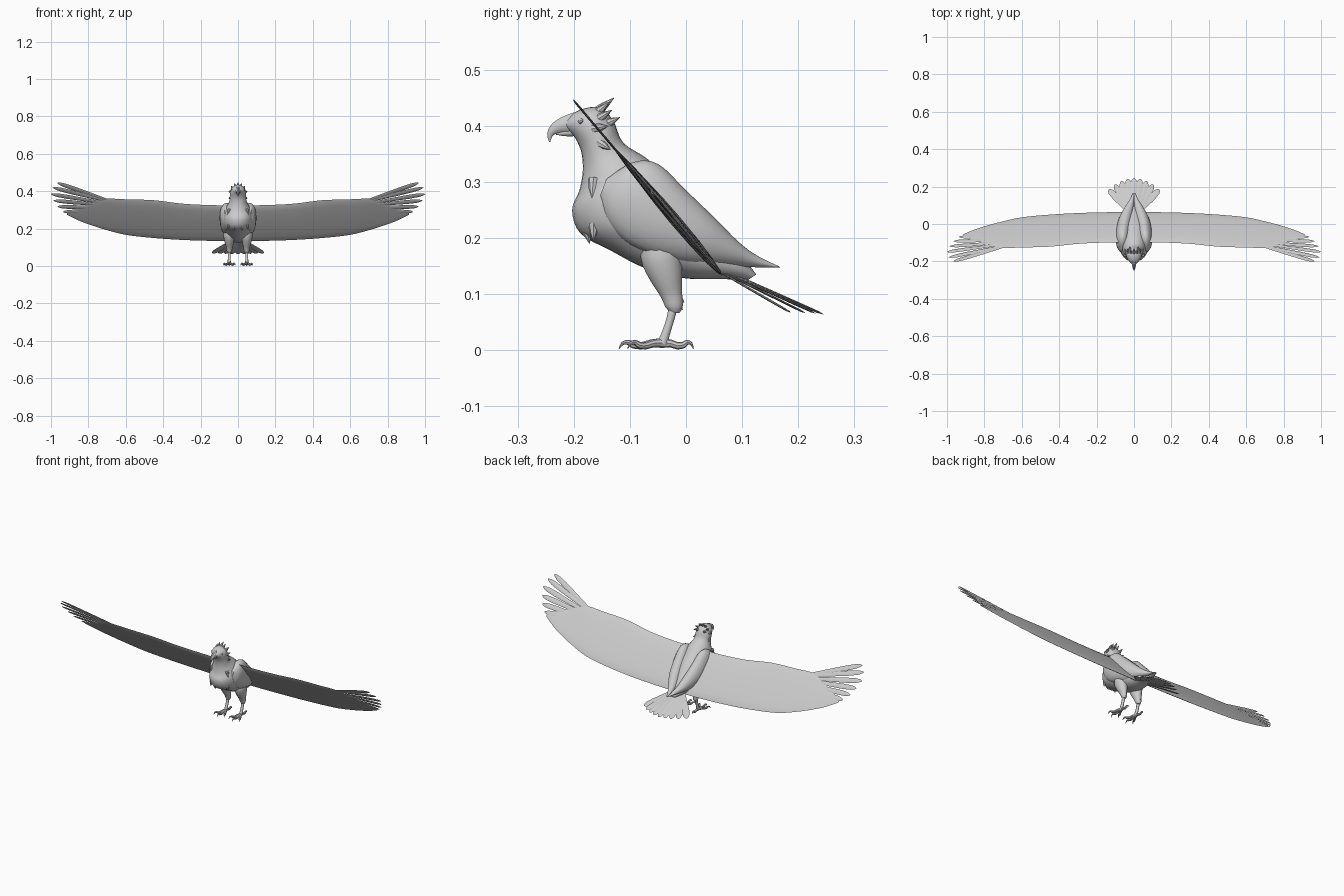
import bpy, bmesh, math
from mathutils import Vector as V

if "Cube" in bpy.data.objects:
    bpy.data.objects.remove(bpy.data.objects["Cube"])

grey = bpy.data.materials.new("plumage_grey")
grey.diffuse_color = (0.6, 0.6, 0.6, 1)
grey.use_nodes = True
grey.node_tree.nodes["Principled BSDF"].inputs["Base Color"].default_value = grey.diffuse_color
X = V((1, 0, 0))


def loft(bm, rings, n=12):
    """Skin a chain of ellipses given as (centre, half axis, half axis)."""
    rows = []
    for c, a, b in rings:
        rows.append([bm.verts.new(c + a * math.cos(k * math.tau / n) + b * math.sin(k * math.tau / n))
                     for k in range(n)])
    for r, s in zip(rows, rows[1:]):
        for k in range(n):
            bm.faces.new((r[k], r[(k + 1) % n], s[(k + 1) % n], s[k]))
    bm.faces.new(rows[0][::-1])
    bm.faces.new(rows[-1])


def spline(rows, steps=4):
    """Catmull-Rom interpolation of number tuples."""
    out = []
    for i in range(len(rows) - 1):
        p = [rows[max(0, min(len(rows) - 1, i + d))] for d in (-1, 0, 1, 2)]
        for s in range(steps):
            t = s / steps
            out.append(tuple(0.5 * (2 * b + (c - a) * t + (2 * a - 5 * b + 4 * c - d) * t * t
                                    + (3 * b - a - 3 * c + d) * t ** 3) for a, b, c, d in zip(*p)))
    return out + [rows[-1]]


def tube(bm, rows, n=10, squash=1.0, steps=3):
    """Round limb through rows of (x, y, z, radius)."""
    pts = spline(rows, steps)
    rings = []
    for i, p in enumerate(pts):
        t = (V(pts[min(i + 1, len(pts) - 1)][:3]) - V(pts[max(i - 1, 0)][:3])).normalized()
        a = (X - t * X.dot(t)).normalized()
        r = max(p[3], 0.0005)
        rings.append((V(p[:3]), a * r * squash, t.cross(a) * r))
    loft(bm, rings, n)


def feather(bm, root, tip, width, normal, thick=0.002):
    """Flat blade that widens toward a rounded tip."""
    root, tip = V(root), V(tip)
    t = (tip - root).normalized()
    side = t.cross(normal).normalized()
    up = side.cross(t)
    loft(bm, [(root.lerp(tip, f), side * width * w, up * thick * min(1, w * 1.5))
              for f, w in ((0, .55), (.35, .8), (.7, 1), (.88, .9), (.96, .55), (1, .12))], 8)


def finish(bm, name, mirror=False, angle=40):
    bmesh.ops.recalc_face_normals(bm, faces=bm.faces)
    me = bpy.data.meshes.new(name)
    bm.to_mesh(me)
    bm.free()
    ob = bpy.data.objects.new(name, me)
    bpy.context.collection.objects.link(ob)
    me.materials.append(grey)
    if mirror:
        ob.modifiers.new("mirror", 'MIRROR').use_mirror_merge = False
    bpy.ops.object.select_all(action='DESELECT')
    ob.select_set(True)
    bpy.context.view_layer.objects.active = ob
    bpy.ops.object.shade_smooth_by_angle(angle=math.radians(angle))


def profile_loft(name, rows, mirror=False):
    """Rows: front y, z, back y, z, centre x, half width."""
    bm = bmesh.new()
    rings = []
    for y0, z0, y1, z1, cx, w in spline(rows):
        f, b = V((cx, y0, z0)), V((cx, y1, z1))
        rings.append(((f + b) / 2, (b - f) / 2, X * max(w, .001)))
    loft(bm, rings, 24)
    finish(bm, name, mirror)


# Head, neck and torso
profile_loft("body", [
    (-.214, .395, -.212, .413, 0, .012), (-.202, .384, -.19, .428, 0, .028),
    (-.193, .37, -.155, .433, 0, .04), (-.186, .35, -.13, .41, 0, .043),
    (-.184, .32, -.112, .37, 0, .046), (-.19, .285, -.07, .342, 0, .062),
    (-.203, .25, -.03, .305, 0, .078), (-.188, .208, .005, .27, 0, .083),
    (-.135, .178, .035, .235, 0, .078), (-.07, .145, .06, .205, 0, .068),
    (0, .128, .085, .18, 0, .054), (.06, .127, .11, .155, 0, .035),
    (.11, .125, .125, .135, 0, .012)])

# Wing coverts lying on the flanks
profile_loft("flank_covert", [
    (-.153, .275, -.142, .305, .065, .008), (-.142, .23, -.095, .335, .062, .03),
    (-.11, .195, -.05, .332, .06, .038), (-.06, .17, 0, .285, .055, .04),
    (0, .154, .05, .237, .045, .036), (.06, .15, .095, .192, .029, .026),
    (.12, .148, .128, .168, .014, .013), (.167, .147, .167, .149, .003, .003)], True)

# Hooked beak
bm = bmesh.new()
tube(bm, [(0, -.195, .405, .021), (0, -.215, .402, .016), (0, -.232, .396, .011),
          (0, -.242, .385, .006), (0, -.243, .371, .001)], squash=.75)
tube(bm, [(0, -.195, .391, .01), (0, -.215, .388, .007), (0, -.232, .386, .002)])
finish(bm, "beak")

# Eyes
bm = bmesh.new()
loft(bm, [(V((.033 + d, -.187, .408)), V((0, r, 0)), V((0, 0, r)))
          for d, r in ((-.008, .006), (0, .005), (.003, .002))])
finish(bm, "eye", True)

# Pointed crest, breast tufts and thigh tufts
bm = bmesh.new()
for root, tip, w in (((0, -.165, .42), (0, -.128, .45), .010),
                     ((.014, -.165, .418), (.018, -.136, .443), .009),
                     ((.026, -.16, .41), (.036, -.132, .428), .009),
                     ((.02, -.15, .40), (.024, -.118, .415), .010),
                     ((.036, -.165, .395), (.05, -.138, .40), .009),
                     ((.036, -.155, .37), (.05, -.135, .358), .009),
                     ((.045, -.165, .305), (.06, -.168, .27), .010),
                     ((.02, -.178, .225), (.022, -.172, .19), .012),
                     ((.05, -.165, .225), (.055, -.165, .195), .010),
                     ((.045, -.02, .10), (.045, -.003, .085), .008),
                     ((.05, -.02, .09), (.05, -.006, .072), .008)):
    tube(bm, [(*root, w), (*V(root).lerp(V(tip), .5), w * .7), (*tip, .0005)], 8, steps=1)
finish(bm, "feather_tufts", True)


# Spread wing, a slanted thin sheet
def wing_y(z):
    return -.2 + (.445 - z) / 1.18


wing_normal = V((0, .77, .64))
bm = bmesh.new()
rings = []
for x, top, low, th in spline([
        (.02, .325, .133, .010), (.15, .326, .135, .010), (.3, .334, .14, .009),
        (.45, .352, .15, .008), (.6, .357, .167, .007), (.71, .36, .195, .005),
        (.78, .338, .217, .003), (.85, .312, .243, .002), (.915, .288, .275, .001)]):
    a, b = V((x, wing_y(top), top)), V((x, wing_y(low), low))
    rings.append(((a + b) / 2, (b - a) / 2, wing_normal * th))
loft(bm, rings, 16)
finish(bm, "wing", True)

# Fingered flight feathers at the wing tip
bm = bmesh.new()
for rx, rz, tx, tz in ((.69, .35, .965, .445), (.69, .345, .99, .42), (.70, .335, 1, .385),
                       (.70, .325, .985, .35), (.70, .31, .965, .318), (.70, .295, .935, .29)):
    feather(bm, (rx, wing_y(rz), rz), (tx, wing_y(tz), tz), .014, wing_normal)
finish(bm, "wing_tip_feathers", True)

# Fanned tail
bm = bmesh.new()
for i in range(-4, 5):
    t = i / 4
    feather(bm, (.022 * t, .06, .146 - .006 * abs(t)),
            (.135 * t, .245 - .06 * t * t, .064 + .004 * abs(t)), .019, V((0, .42, .9)))
finish(bm, "tail_fan")

# Legs: feathered thigh and bare shank
bm = bmesh.new()
tube(bm, [(.045, -.045, .205, .03), (.047, -.045, .17, .037), (.047, -.036, .135, .031),
          (.046, -.026, .10, .02), (.046, -.021, .078, .016), (.046, -.022, .068, .010)], 14, .85)
tube(bm, [(.046, -.021, .085, .009), (.047, -.028, .055, .0075), (.047, -.036, .03, .008),
          (.047, -.042, .012, .010)])
finish(bm, "leg", True)

# Toes with curved claws
bm = bmesh.new()
for ang, s in ((-28, .95), (0, 1.05), (28, .95), (180, .75)):
    dx, dy = math.sin(math.radians(ang)) * s, -math.cos(math.radians(ang)) * s
    tube(bm, [(.047 + r * dx, -.042 + r * dy, z, w) for r, z, w in (
        (0, .013, .009), (.02, .012, .007), (.036, .008, .0065), (.05, .0095, .006),
        (.058, .014, .0045), (.068, .012, .003), (.074, .002, .0005))], 8, 1, 2)
finish(bm, "foot", True)
